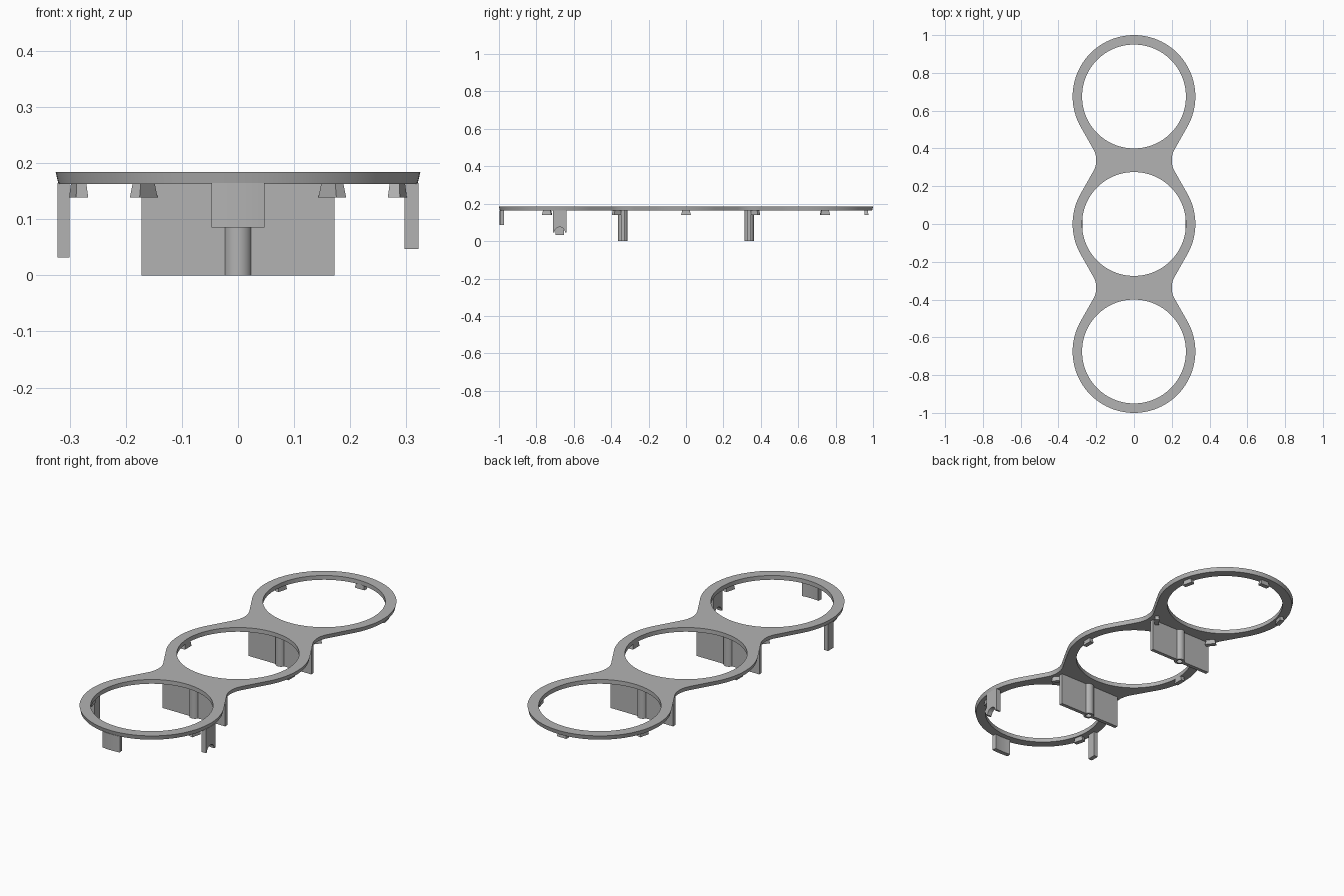
import bpy, bmesh
from math import sin, cos, pi, radians, atan2, acos, hypot
from mathutils import Matrix

cube = bpy.data.objects.get("Cube")
if cube:
    bpy.data.objects.remove(cube, do_unlink=True)

GREY = (0.45, 0.45, 0.45, 1)
grey = bpy.data.materials.new("plain grey")
grey.use_nodes = True
grey.diffuse_color = GREY
grey.node_tree.nodes["Principled BSDF"].inputs["Base Color"].default_value = GREY

PITCH, OUTER, HOLE = 0.675, 0.325, 0.275
WAIST, FILLET = 0.2, 0.12
UNDER, TOP = 0.163, 0.184
ROOT = UNDER + 0.002      # parts sink slightly into the plate


def finish(bm, name):
    bmesh.ops.recalc_face_normals(bm, faces=bm.faces[:])
    mesh = bpy.data.meshes.new(name)
    bm.to_mesh(mesh)
    bm.free()
    mesh.materials.append(grey)
    obj = bpy.data.objects.new(name, mesh)
    bpy.context.collection.objects.link(obj)
    bpy.ops.object.select_all(action='DESELECT')
    obj.select_set(True)
    bpy.context.view_layer.objects.active = obj
    bpy.ops.object.shade_smooth_by_angle(angle=radians(30))
    return obj


def arc(cx, cy, r, a0, a1, n):
    return [(cx + r * cos(a0 + (a1 - a0) * i / n),
             cy + r * sin(a0 + (a1 - a0) * i / n)) for i in range(n + 1)]


def prism(name, points, z0, z1):
    """Extrude a flat outline upward."""
    bm = bmesh.new()
    face = bm.faces.new([bm.verts.new((x, y, z0)) for x, y in points])
    new = bmesh.ops.extrude_face_region(bm, geom=[face])["geom"]
    bmesh.ops.translate(bm, vec=(0, 0, z1 - z0),
                        verts=[v for v in new if isinstance(v, bmesh.types.BMVert)])
    return finish(bm, name)


def box(name, x0, x1, y0, y1, z0, z1):
    return prism(name, [(x0, y0), (x1, y0), (x1, y1), (x0, y1)], z0, z1)


def outline(inset):
    """Three lobes joined by filleted waists."""
    r, f = OUTER - inset, FILLET + inset
    fx, fy = WAIST + FILLET, PITCH / 2
    a = atan2(fy, fx) - acos((r + f) / hypot(fx, fy))
    right = arc(0, -PITCH, r, -pi / 2, a, 40)
    right += arc(fx, -fy, f, pi + a, pi - a, 20)
    right += arc(0, 0, r, -a, a, 24)
    right += arc(fx, fy, f, pi + a, pi - a, 20)
    right += arc(0, PITCH, r, -a, pi / 2, 40)
    return right + [(-x, y) for x, y in right[-2:0:-1]]


# Top plate: tapered rim and three round openings
bm = bmesh.new()
holes = [arc(0, c * PITCH, HOLE, 0, 2 * pi, 96)[:-1] for c in (-1, 0, 1)]
levels = []
for z, inset in ((UNDER, 0.005), (TOP, 0)):
    loops, edges = [], []
    for pts in [outline(inset)] + holes:
        vs = [bm.verts.new((x, y, z)) for x, y in pts]
        edges += [bm.edges.new((vs[i - 1], vs[i])) for i in range(len(vs))]
        loops.append(vs)
    bmesh.ops.triangle_fill(bm, use_beauty=True, edges=edges, normal=(0, 0, 1))
    levels.append(loops)
for low, high in zip(*levels):
    for i in range(len(low)):
        bm.faces.new((low[i - 1], low[i], high[i], high[i - 1]))
finish(bm, "ring_plate")

# Hanging fins with a hollow post at each waist
for label, y in (("front", -PITCH / 2), ("back", PITCH / 2)):
    box(label + "_fin_left", 0.021, 0.172, y - 0.009, y + 0.009, 0, ROOT)
    box(label + "_fin_right", -0.172, -0.021, y - 0.009, y + 0.009, 0, ROOT)
    bm = bmesh.new()
    rings = []
    for r, z in ((0.025, 0), (0.025, ROOT), (0.014, ROOT), (0.014, 0)):
        rings.append([bm.verts.new((px, py, z))
                      for px, py in arc(0, y, r, 0, 2 * pi, 32)[:-1]])
    for k in range(4):
        a, b = rings[k - 1], rings[k]
        for i in range(32):
            bm.faces.new((a[i - 1], a[i], b[i], b[i - 1]))
    finish(bm, label + "_post")

# Curved front tab
half = 0.148
prism("front_tab", arc(0, -PITCH, 0.323, -pi / 2 - half, -pi / 2 + half, 10)
      + arc(0, -PITCH, 0.301, -pi / 2 + half, -pi / 2 - half, 10), 0.085, ROOT)

# Narrow right tab
box("right_tab", -0.322, -0.3, -PITCH - 0.022, -PITCH + 0.022, 0.032, ROOT)

# Left tab with an arched notch in its lower edge
side = [(-0.037, ROOT), (-0.037, 0.047)]
side += arc(0, 0.047, 0.028, pi, 0, 16)
side += [(0.037, 0.047), (0.037, ROOT)]
fork = prism("left_notched_tab", side, 0, 0.025)
fork.data.transform(Matrix(((0, 0, 1, 0.297), (1, 0, 0, -PITCH),
                            (0, 1, 0, 0), (0, 0, 0, 1))))


def clip(name, x, y, angle):
    """Small block, flared downward, long axis along the angle."""
    bm = bmesh.new()
    bmesh.ops.create_cube(bm, size=1)
    for v in bm.verts:
        wide = 0.052 if v.co.z < 0 else 0.04
        deep = 0.022 if v.co.z < 0 else 0.018
        v.co = (v.co.x * wide, v.co.y * deep, 0.139 if v.co.z < 0 else ROOT)
    bmesh.ops.rotate(bm, verts=bm.verts[:], matrix=Matrix.Rotation(angle, 3, 'Z'))
    bmesh.ops.translate(bm, verts=bm.verts[:], vec=(x, y, 0))
    finish(bm, name)


# Clips under the rings, mirrored side to side
for label, s in (("left", 1), ("right", -1)):
    clip(label + "_middle_clip", s * 0.284, 0, pi / 2)
    for end, e in (("front", -1), ("back", 1)):
        clip(f"{label}_{end}_ring_clip", s * 0.284, e * 0.743, s * e * radians(104))
        clip(f"{label}_{end}_waist_clip", s * 0.168, e * 0.37, s * e * radians(52))
clip("back_clip", 0, 0.964, 0)
